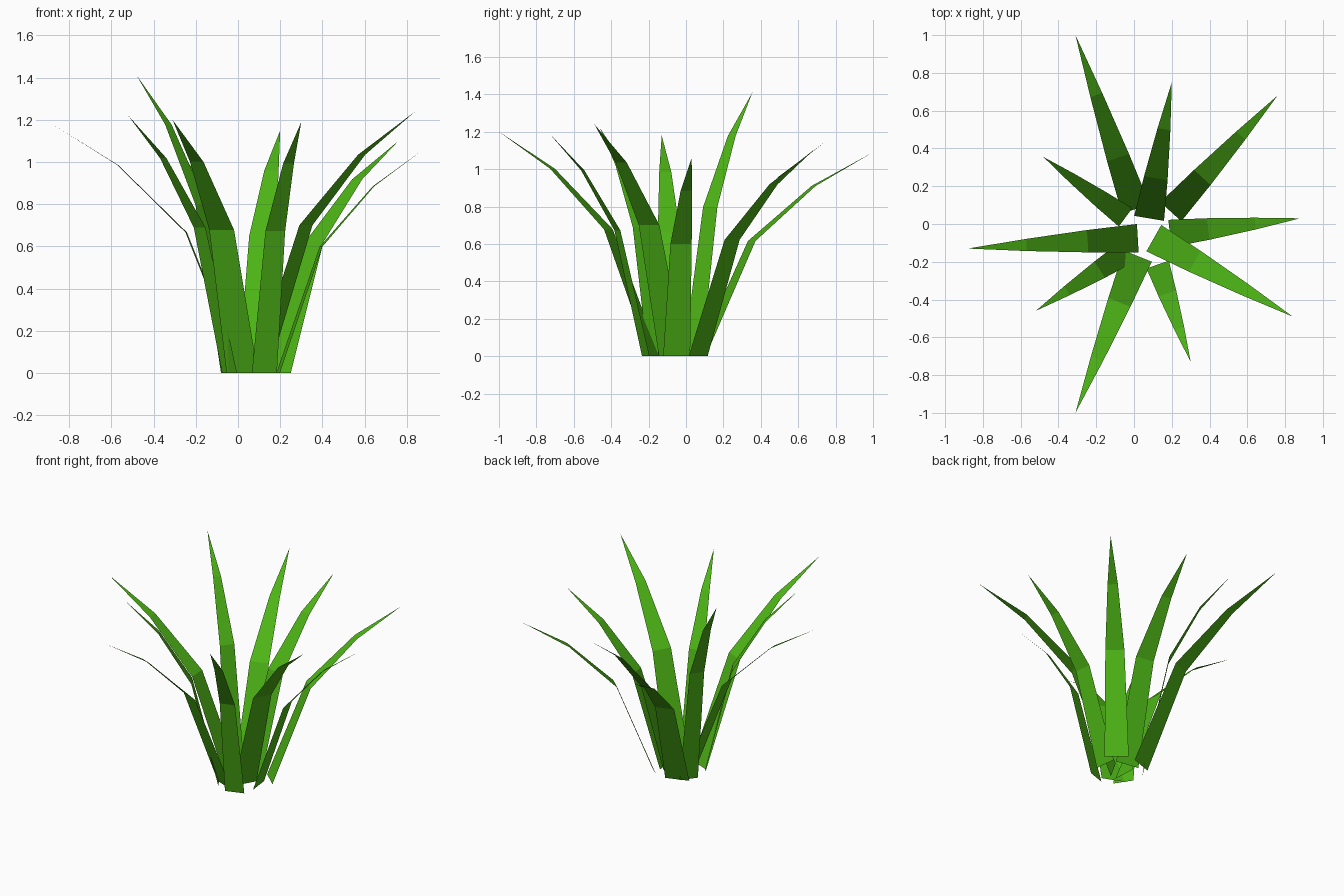
import bpy
import bmesh
from mathutils import Vector

if "Cube" in bpy.data.objects:
    bpy.data.objects.remove(bpy.data.objects["Cube"])

# Leaf green
green = bpy.data.materials.new("leaf_green")
green.diffuse_color = (0.075, 0.46, 0.008, 1)
green.use_nodes = True
green.node_tree.nodes["Principled BSDF"].inputs["Base Color"].default_value = green.diffuse_color

# Shared arc of every blade: (outward fraction, height fraction, width fraction)
ARC = [(0, 0, 1), (0.295, 0.565, 0.79), (0.655, 0.835, 0.43)]

# Each blade: base x, base y, tip x, tip y, tip z, base width
BLADES = [
    (0.01, 0.08, -0.31, 1.00, 1.09, 0.155),
    (0.08, 0.03, 0.20, 0.75, 1.15, 0.16),
    (0.195, 0.065, 0.76, 0.68, 1.10, 0.15),
    (0.19, -0.05, 0.88, 0.03, 1.06, 0.145),
    (0.105, -0.075, 0.84, -0.49, 1.24, 0.16),
    (0.125, -0.215, 0.30, -0.73, 1.19, 0.125),
    (0.02, -0.17, -0.31, -1.00, 1.20, 0.16),
    (-0.04, -0.15, -0.52, -0.46, 1.22, 0.13),
    (0.02, -0.075, -0.88, -0.13, 1.18, 0.15),
    (-0.045, 0.035, -0.48, 0.355, 1.41, 0.12),
]


def make_blade(name, bx, by, tx, ty, tz, width):
    """Thin bent leaf that narrows to a point."""
    base, tip = Vector((bx, by, 0)), Vector((tx, ty, tz))
    run = Vector((tx - bx, ty - by, 0))
    side = Vector((-run.y, run.x, 0)).normalized() * width / 2
    bm = bmesh.new()
    rows = []
    for r, h, w in ARC:
        mid = base + run * r + Vector((0, 0, tz * h))
        rows.append((bm.verts.new(mid - side * w), bm.verts.new(mid + side * w)))
    for (a, b), (c, d) in zip(rows, rows[1:]):
        bm.faces.new((a, c, d, b))
    bm.faces.new((rows[-1][0], bm.verts.new(tip), rows[-1][1]))
    mesh = bpy.data.meshes.new(name)
    bm.to_mesh(mesh)
    bm.free()
    mesh.materials.append(green)
    obj = bpy.data.objects.new(name, mesh)
    bpy.context.collection.objects.link(obj)


# Tuft of blades
for i, blade in enumerate(BLADES, 1):
    make_blade(f"grass_blade_{i}", *blade)
